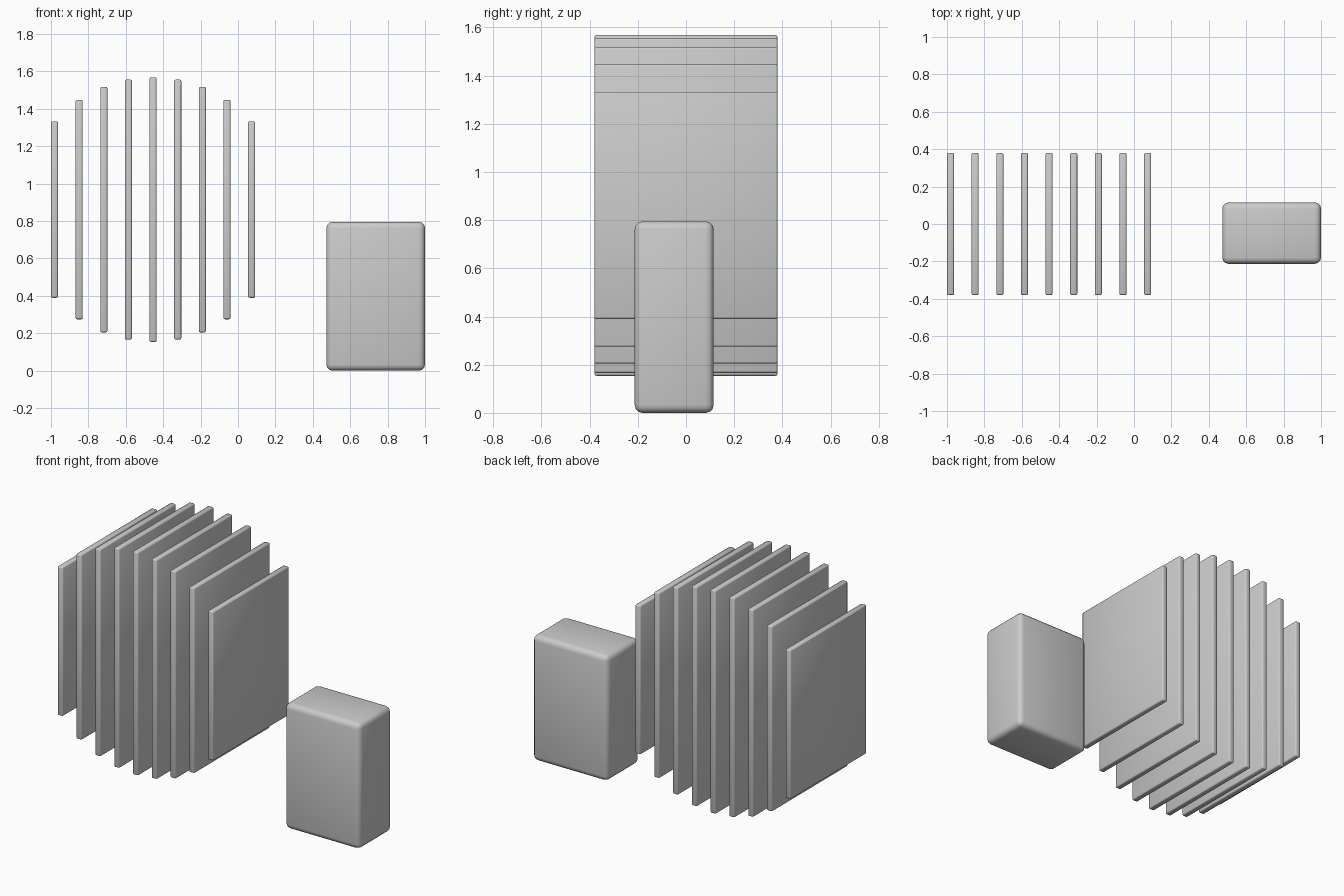
import bpy, math

if "Cube" in bpy.data.objects:
    bpy.data.objects.remove(bpy.data.objects["Cube"])


def rounded_box(name, lo, hi, radius, segments):
    size = [b - a for a, b in zip(lo, hi)]
    centre = [(a + b) / 2 for a, b in zip(lo, hi)]
    bpy.ops.mesh.primitive_cube_add(size=1, location=centre)
    ob = bpy.context.object
    ob.name = name
    ob.scale = size
    bpy.ops.object.transform_apply(location=False, rotation=False, scale=True)
    bevel = ob.modifiers.new("rounding", 'BEVEL')
    bevel.width = radius
    bevel.segments = segments
    bpy.ops.object.shade_smooth()
    return ob


# Row of parallel slats whose heights trace a circle
COUNT, RADIUS, MID_X, MID_Z = 9, 0.707, -0.454, 0.861
STEP, HALF_T, HALF_D = 0.1317, 0.019, 0.38
for i in range(COUNT):
    off = (i - (COUNT - 1) / 2) * STEP
    h = math.sqrt(RADIUS ** 2 - off ** 2)
    x = MID_X + off
    rounded_box(f"slat_{i + 1}", (x - HALF_T, -HALF_D, MID_Z - h),
                (x + HALF_T, HALF_D, MID_Z + h), 0.008, 2)

# Separate rounded block standing beside the slats
rounded_box("side_block", (0.472, -0.213, 0.0), (1.0, 0.115, 0.795), 0.033, 3)
